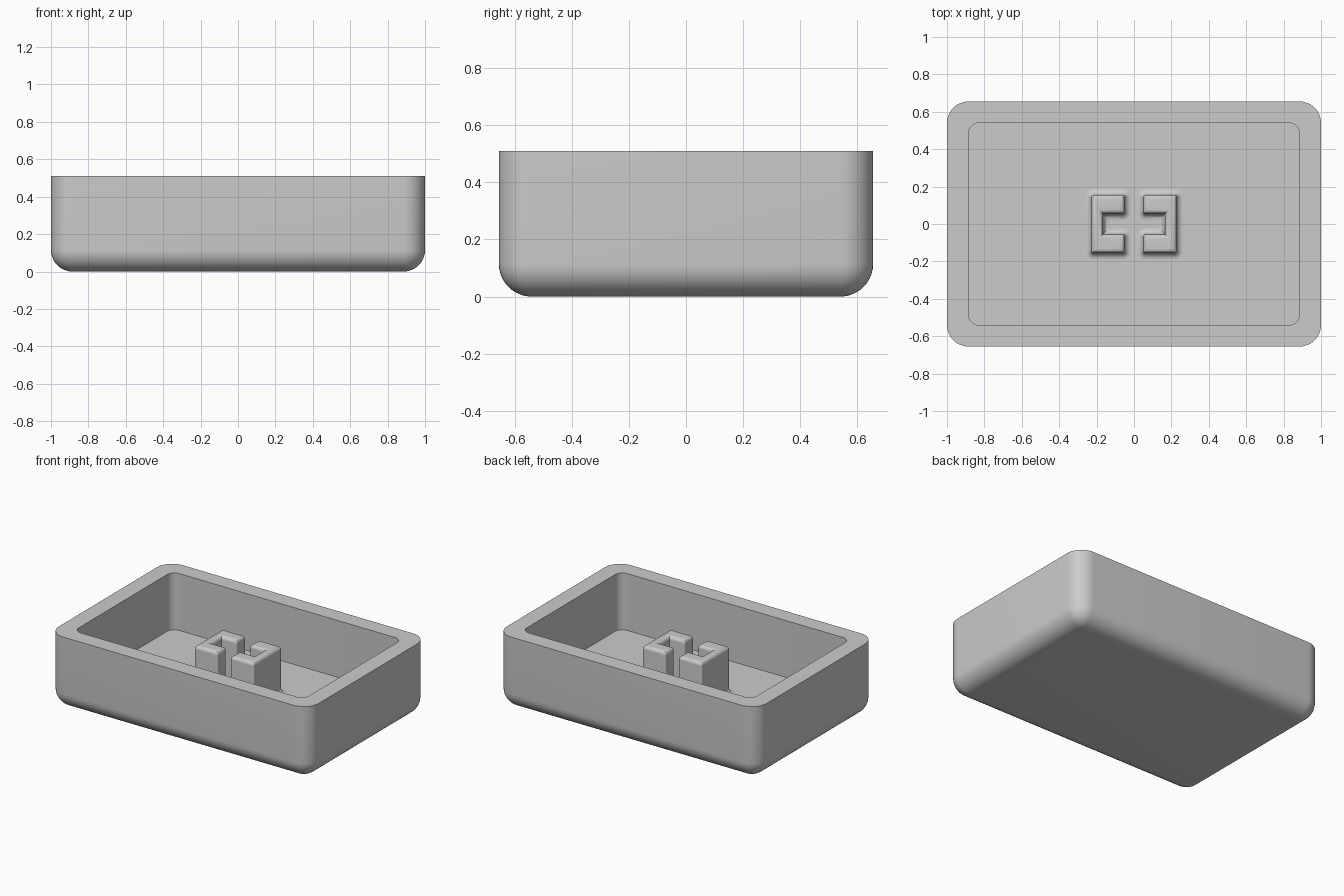
import bpy, bmesh, math
from mathutils import Vector

cube = bpy.data.objects.get("Cube")
if cube:
    bpy.data.objects.remove(cube, do_unlink=True)

grey = bpy.data.materials.new("plain grey")
grey.use_nodes = True
grey.diffuse_color = (0.6, 0.6, 0.6, 1)
grey.node_tree.nodes["Principled BSDF"].inputs["Base Color"].default_value = (0.6, 0.6, 0.6, 1)

STEPS = 10


def outline(corners, radius, offset):
    """Offset a counter-clockwise right-angled outline, rounding its convex corners."""
    points = []
    for i, c in enumerate(corners):
        before = (c - corners[i - 1]).normalized()
        after = (corners[(i + 1) % len(corners)] - c).normalized()
        n1, n2 = Vector((before.y, -before.x)), Vector((after.y, -after.x))
        if before.cross(after) < 0:
            points += [c + (n1 + n2) * offset] * (STEPS + 1)
            continue
        centre = c - (n1 + n2) * radius
        for k in range(STEPS + 1):
            a = math.pi / 2 * k / STEPS
            points.append(centre + (n1 * math.cos(a) + n2 * math.sin(a)) * (radius + offset))
    return points


def loft(name, rings, cap_first=False):
    """Skin a stack of (outline, height) rings; the last ring is always capped."""
    bm = bmesh.new()
    loops = [[bm.verts.new((p.x, p.y, z)) for p in pts] for pts, z in rings]
    for low, high in zip(loops, loops[1:]):
        n = len(low)
        for i in range(n):
            j = (i + 1) % n
            bm.faces.new((low[i], low[j], high[j], high[i]))
    bm.faces.new(loops[-1])
    if cap_first:
        bm.faces.new(loops[0][::-1])
    bmesh.ops.remove_doubles(bm, verts=bm.verts, dist=0.0002)
    mesh = bpy.data.meshes.new(name)
    bm.to_mesh(mesh)
    bm.free()
    obj = bpy.data.objects.new(name, mesh)
    bpy.context.collection.objects.link(obj)
    mesh.materials.append(grey)
    bpy.ops.object.select_all(action="DESELECT")
    obj.select_set(True)
    bpy.context.view_layer.objects.active = obj
    bpy.ops.object.shade_smooth_by_angle(angle=math.radians(35))
    return obj


def rectangle(x, y):
    return [Vector(p) for p in ((-x, -y), (x, -y), (x, y), (-x, y))]


arc = [math.pi / 2 * k / STEPS for k in range(STEPS + 1)]

# Open tray: rounded base, straight walls, flat rim, sharp-edged floor
ROUND, TOP, FLOOR = 0.115, 0.51, 0.115
outer, inner = rectangle(1, 0.655), rectangle(0.885, 0.54)
rings = [(outline(outer, ROUND, ROUND * (math.sin(a) - 1)), ROUND * (1 - math.cos(a))) for a in arc]
rings += [(outline(outer, ROUND, 0), TOP),
          (outline(inner, 0.055, 0), TOP),
          (outline(inner, 0.055, 0), FLOOR)]
loft("tray", rings, cap_first=True)

# Two facing C-shaped posts, flared into the floor and rounded on top
FLARE, BEVEL, POST_TOP = 0.035, 0.025, 0.437
half = [(0.05, 0.055), (0.165, 0.055)]
c_shape = [Vector(p) for p in ((0.05, -0.155), (0.228, -0.155), (0.228, 0.155), (0.05, 0.155),
                               half[0], half[1], (0.165, -0.055), (0.05, -0.055))]
for name, side in (("left_post", 1), ("right_post", -1)):
    shape = [c * side for c in c_shape]
    rings = [(outline(shape, 0.012, FLARE * (1 - math.sin(a))), FLOOR + FLARE * (1 - math.cos(a)))
             for a in arc]
    for a in arc:
        inset = BEVEL * (1 - math.cos(a))
        # Past the corner radius the outline is mitred instead of rounded
        radius = max(0.012, inset)
        rings.append((outline(shape, radius, -inset), POST_TOP - BEVEL * (1 - math.sin(a))))
    loft(name, rings)
